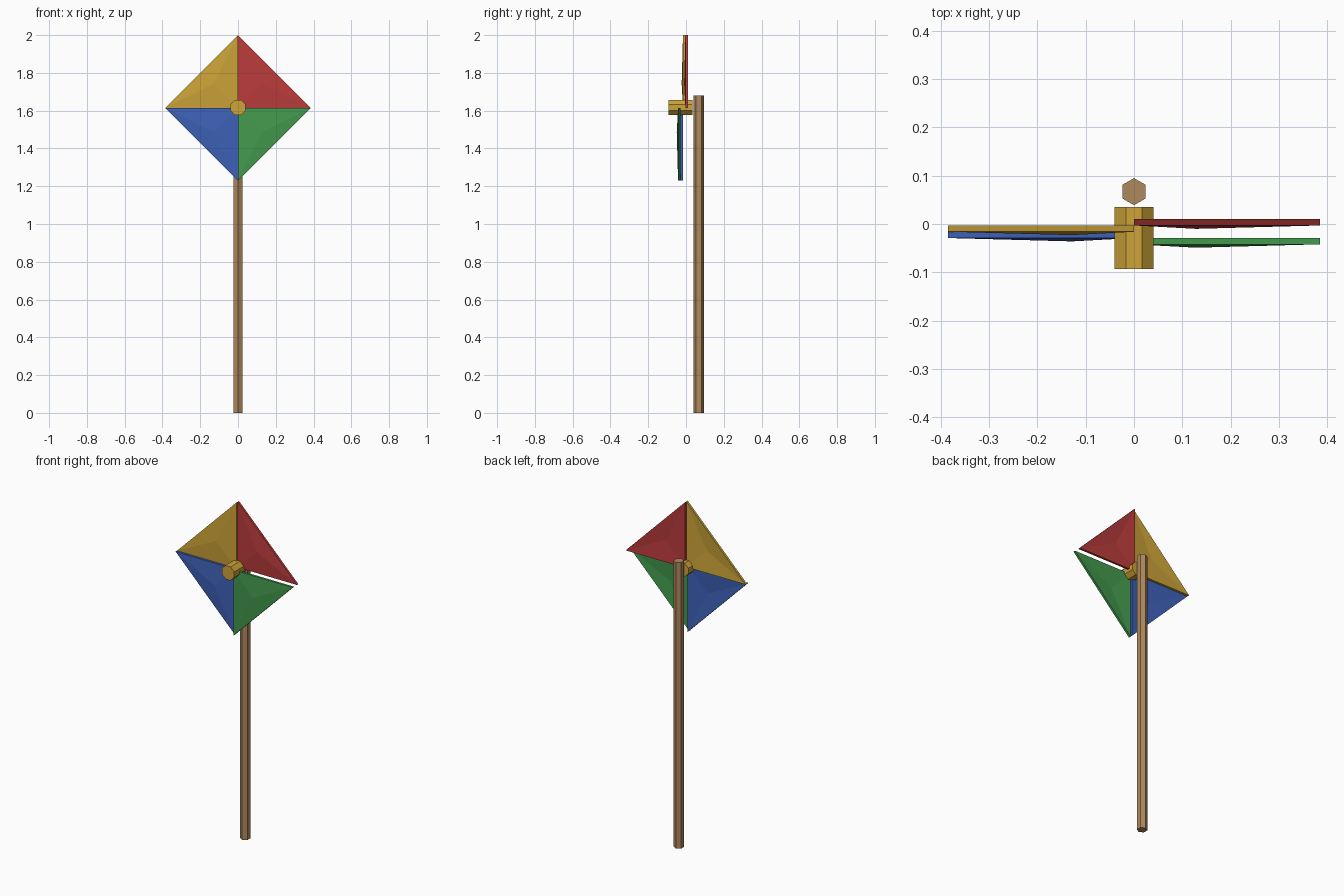
import bpy, bmesh, math
from mathutils import Matrix

if "Cube" in bpy.data.objects:
    bpy.data.objects.remove(bpy.data.objects["Cube"])

HUB_Z = 1.615      # height of the spinning axis
ARM = 0.385        # blade length from axis to tip
THICK = 0.013      # blade thickness, also the step between blades
BULGE = 0.007      # how far the middle of each blade puffs forward


def material(name, rgb):
    m = bpy.data.materials.new(name)
    m.diffuse_color = (*rgb, 1)
    m.use_nodes = True
    m.node_tree.nodes["Principled BSDF"].inputs["Base Color"].default_value = m.diffuse_color
    return m


def add_object(name, bm, mat):
    bmesh.ops.recalc_face_normals(bm, faces=bm.faces[:])
    me = bpy.data.meshes.new(name)
    bm.to_mesh(me)
    bm.free()
    me.materials.append(mat)
    ob = bpy.data.objects.new(name, me)
    bpy.context.collection.objects.link(ob)
    return ob


def prism(name, sides, radius, depth, matrix, mat):
    bm = bmesh.new()
    bmesh.ops.create_cone(bm, cap_ends=True, segments=sides, radius1=radius,
                          radius2=radius, depth=depth, matrix=matrix)
    return add_object(name, bm, mat)


def blade(name, quarter, mat):
    """Triangular sail in one quadrant, puffed forward at its middle."""
    bm = bmesh.new()
    back = 0.010 - quarter * THICK
    a = quarter * math.pi / 2
    flat = [(0, 0)] + [(ARM * math.cos(t), ARM * math.sin(t))
                       for t in (a, a + math.pi / 2)]
    mid = tuple(sum(p[i] for p in flat) / 3 for i in (0, 1))
    layers = []
    for y in (back, back - THICK):
        rim = [bm.verts.new((x, y, HUB_Z + z)) for x, z in flat]
        centre = bm.verts.new((mid[0], y - BULGE, HUB_Z + mid[1]))
        for i in range(3):
            bm.faces.new((rim[i], rim[(i + 1) % 3], centre))
        layers.append(rim)
    b, f = layers
    for i in range(3):
        j = (i + 1) % 3
        bm.faces.new((b[i], b[j], f[j], f[i]))
    return add_object(name, bm, mat)


wood = material("wood brown", (0.43, 0.25, 0.11))
red = material("red", (0.50, 0.045, 0.045))
yellow = material("golden yellow", (0.61, 0.37, 0.04))
blue = material("blue", (0.048, 0.12, 0.48))
green = material("green", (0.056, 0.32, 0.075))

# Six-sided stick behind the blades
prism("stick", 6, 0.028, 1.68, Matrix.Translation((0, 0.067, 0.84)), wood)

# Eight-sided hub pin along the axis, flat side up
prism("hub_pin", 8, 0.0433, 0.128,
      Matrix.Translation((0, -0.029, HUB_Z + 0.002))
      @ Matrix.Rotation(math.pi / 2, 4, 'X')
      @ Matrix.Rotation(math.pi / 8, 4, 'Z'), yellow)

# Four blades, each one step further forward
for i, (label, mat) in enumerate((("red", red), ("yellow", yellow),
                                  ("blue", blue), ("green", green))):
    blade(label + "_blade", i, mat)
